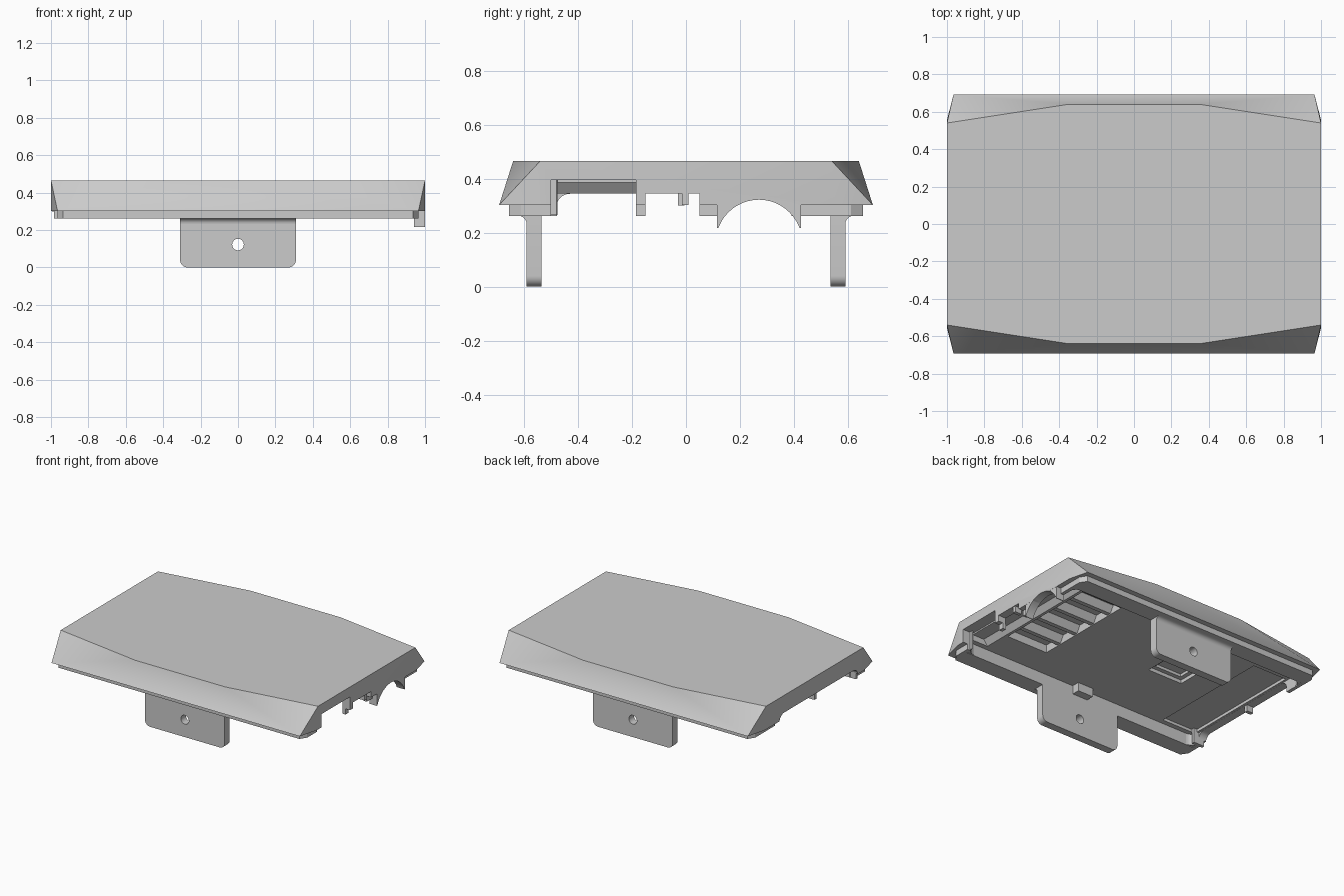
import bpy, bmesh, math

if "Cube" in bpy.data.objects:
    bpy.data.objects.remove(bpy.data.objects["Cube"])

grey = bpy.data.materials.new("plain_grey")
grey.diffuse_color = (0.6, 0.6, 0.6, 1)
grey.use_nodes = True
grey.node_tree.nodes["Principled BSDF"].inputs["Base Color"].default_value = grey.diffuse_color
CEIL = .345  # underside of the thick top plate


def make(name, bm):
    bmesh.ops.recalc_face_normals(bm, faces=bm.faces)
    me = bpy.data.meshes.new(name)
    bm.to_mesh(me)
    bm.free()
    me.materials.append(grey)
    ob = bpy.data.objects.new(name, me)
    bpy.context.collection.objects.link(ob)
    return ob


def prism(name, pts, axis, lo, hi):
    """Extrude a 2D outline along an axis."""
    bm = bmesh.new()
    put = {"x": lambda p, a: (a, p[0], p[1]),
           "y": lambda p, a: (p[0], a, p[1]),
           "z": lambda p, a: (p[0], p[1], a)}[axis]
    low = [bm.verts.new(put(p, lo)) for p in pts]
    high = [bm.verts.new(put(p, hi)) for p in pts]
    bm.faces.new(low)
    bm.faces.new(high)
    n = len(pts)
    for i in range(n):
        bm.faces.new((low[i], low[(i + 1) % n], high[(i + 1) % n], high[i]))
    return make(name, bm)


def box(name, x, y, z):
    return prism(name, [(x[0], y[0]), (x[1], y[0]), (x[1], y[1]), (x[0], y[1])], "z", *z)


def arc(cx, cy, r, a0, a1, n=8):
    return [(cx + r * math.cos(math.radians(a0 + (a1 - a0) * i / n)),
             cy + r * math.sin(math.radians(a0 + (a1 - a0) * i / n))) for i in range(n + 1)]


def circle(cx, cy, r, n=48):
    return arc(cx, cy, r, 0, 360, n)[:-1]


def combine(ob, other, op):
    """Apply a boolean and remove the helper."""
    m = ob.modifiers.new("bool", "BOOLEAN")
    m.operation, m.object, m.solver = op, other, "EXACT"
    bpy.context.view_layer.objects.active = ob
    bpy.ops.object.modifier_apply(modifier=m.name)
    bpy.data.objects.remove(other)


def join(ob, other):
    combine(ob, other, "UNION")


def cut(ob, other):
    combine(ob, other, "DIFFERENCE")


# Faceted outer shell: hull of the top outline and the wider bottom outline
bm = bmesh.new()
for sx in (1, -1):
    for sy in (1, -1):
        for x, y, z in ((1, .54, .465), (.35, .64, .465), (1, .555, .302), (.965, .692, .302)):
            bm.verts.new((sx * x, sy * y, z))
bmesh.ops.convex_hull(bm, input=bm.verts)
bmesh.ops.dissolve_limit(bm, angle_limit=0.01, verts=bm.verts, edges=bm.edges)
lid = make("lid_shell", bm)

# Stepped lip below the rim, and the plate that carries the round notch
lip = [(.965, .61), (.935, .655), (-.935, .655), (-.965, .61),
       (-.965, -.61), (-.935, -.655), (.935, -.655), (.965, -.61)]
join(lid, prism("lip", lip, "z", .262, .32))
join(lid, box("notch_plate", (.93, .9995), (.115, .425), (.217, .335)))

# Hollow inside, under a thick top plate
cut(lid, box("cavity", (-.94, .94), (-.535, .535), (.1, CEIL)))

# Right end openings
cut(lid, box("wide_port", (.92, 1.1), (-.5, -.185), (.1, .395)))
cut(lid, box("middle_port", (.92, 1.1), (-.15, .05), (.1, CEIL - .001)))
cut(lid, prism("round_port", circle(.27, .162, .16), "x", .92, 1.1))

# Left end opening with rounded upper corners
left = [(-.48, .1), (.39, .1)] + arc(.34, .294, .05, 0, 90) + arc(-.43, .294, .05, 90, 180)
cut(lid, prism("left_port", left, "x", -1.1, -.92))

# Recesses in the ceiling: sloped channel at the right, stepped square, shallow left bay
cut(lid, prism("channel", [(.941, .30), (.80, .30), (.80, CEIL), (.83, .385), (.941, .385)],
               "y", -.499, .45))
cut(lid, box("square_recess", (-.45, -.18), (-.07, .17), (.30, .37)))
cut(lid, box("square_recess_inner", (-.42, -.21), (-.04, .14), (.30, .39)))
cut(lid, box("left_bay", (-.925, -.66), (-.50, .40), (.30, .365)))
cut(lid, box("ribbed_recess", (.46, .78), (-.32, .42), (.30, .40)))

# Posts dividing the openings
parts = [lid,
         box("right_thin_post", (.945, .995), (-.015, .01), (.303, .36)),
         box("left_thin_post", (-.995, -.945), (-.03, -.005), (.3, .36)),
         box("left_clip_post", (-.985, -.90), (-.50, -.478), (.262, .38))]

# Tapered ribs inside the ribbed recess
for i in range(4):
    y = -.32 + (i + .75) * .165
    parts.append(prism("rib", [(y - .05, .41), (y + .05, .41), (y + .015, .352),
                               (y - .015, .352)], "x", .455, .785))

# Mounting tabs with a screw hole, outer fillet and inner block
outline = [(.31, .30), (-.31, .30)] + arc(-.27, .04, .04, 180, 270) + arc(.27, .04, .04, 270, 360)
for s, side in ((-1, "front"), (1, "back")):
    tab = prism(side + "_tab", outline, "y", s * .535, s * .59)
    cut(tab, prism("hole", circle(0, .122, .031, 32), "y", s * .4, s * .7))
    fillet = [(s * y, z) for y, z in [(.587, .27), (.62, .27)] + arc(.62, .232, .03, 90, 180)
              + [(.587, .232)]]
    parts += [tab, prism(side + "_tab_fillet", fillet, "x", -.31, .31),
              box(side + "_inner_block", (-.06, .06), sorted((s * .48, s * .537)), (.285, .35))]

# Concave corner supports
for sx in (1, -1):
    for sy in (1, -1):
        r = [(sx * x, sy * y) for x, y in [(.945, .54), (.945, .48)]
             + arc(.88, .475, .06, 0, 90, 6) + [(.88, .54)]]
        parts.append(prism("corner_support", r, "z", .266, .40))

# Smooth shading with sharp edges kept
bpy.ops.object.select_all(action="DESELECT")
for ob in parts:
    ob.select_set(True)
bpy.context.view_layer.objects.active = lid
bpy.ops.object.shade_smooth_by_angle(angle=math.radians(30))
